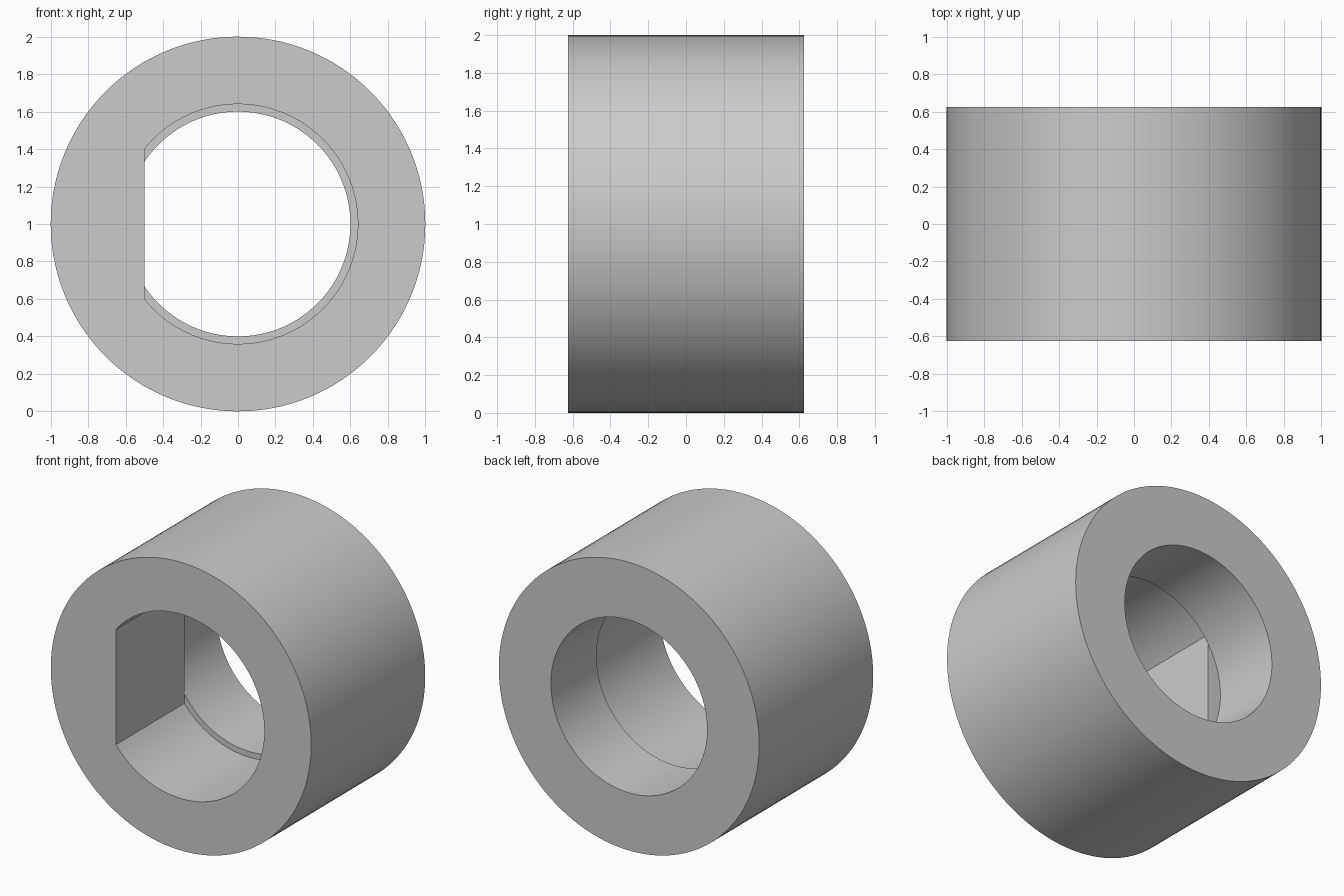
import bpy, bmesh
from math import acos, cos, sin, tan, pi, radians

cube = bpy.data.objects.get("Cube")
if cube:
    bpy.data.objects.remove(cube)

OUTER, FRONT_BORE, BACK_BORE = 1.0, 0.64, 0.6
FLAT_X, FRONT_Y, STEP_Y, BACK_Y = -0.5, -0.625, 0.125, 0.625
ARC, CHORD = 96, 24          # segments beside and across the flat


def angles(radius):
    """Full turn of angles with points exactly where the circle meets the flat."""
    a = acos(FLAT_X / radius)
    arc = [-a + 2 * a * i / ARC for i in range(ARC)]
    return arc + [a + 2 * (pi - a) * i / CHORD for i in range(CHORD)]


bm = bmesh.new()


def circle(radius, y, spacing):
    return [bm.verts.new((radius * cos(t), y, 1 + radius * sin(t)))
            for t in angles(spacing)]


def bridge(first, second, count=ARC + CHORD):
    for i in range(count):
        j = (i + 1) % len(first)
        bm.faces.new((first[i], first[j], second[j], second[i]))


# Outer wall, back annulus and round back bore
outer_front = circle(OUTER, FRONT_Y, FRONT_BORE)
outer_back = circle(OUTER, BACK_Y, FRONT_BORE)
bore_back = circle(BACK_BORE, BACK_Y, BACK_BORE)
bore_step = circle(BACK_BORE, STEP_Y, BACK_BORE)
bridge(outer_front, outer_back)
bridge(outer_back, bore_back)
bridge(bore_back, bore_step)

# Front face around the D-shaped opening
d_front = circle(FRONT_BORE, FRONT_Y, FRONT_BORE)
for v, t in zip(d_front[ARC:], angles(FRONT_BORE)[ARC:]):
    v.co.x, v.co.z = FLAT_X, 1 + FLAT_X * tan(t)
bridge(outer_front, d_front)

# Curved wall of the D-shaped bore, and the crescent ledge behind it
d_step = [bm.verts.new((v.co.x, STEP_Y, v.co.z)) for v in d_front[:ARC + 1]]
d_step.append(bm.verts.new((FLAT_X, STEP_Y, d_front[0].co.z)))
bm.verts.remove(d_step.pop())
bridge(d_front, d_step, ARC)
bridge(d_step, bore_step, ARC)

# Flat wall of the D, and the back end of the flat
bm.faces.new(d_front[ARC:] + [d_front[0], d_step[0], bore_step[0],
                              bore_step[ARC], d_step[ARC]])
bm.faces.new(bore_step[ARC:] + [bore_step[0]])

bmesh.ops.recalc_face_normals(bm, faces=bm.faces)
mesh = bpy.data.meshes.new("collar")
bm.to_mesh(mesh)
bm.free()

collar = bpy.data.objects.new("collar", mesh)
bpy.context.collection.objects.link(collar)

# Plain grey finish
grey = bpy.data.materials.new("grey")
grey.use_nodes = True
colour = (0.6, 0.6, 0.6, 1)
grey.diffuse_color = colour
grey.node_tree.nodes["Principled BSDF"].inputs["Base Color"].default_value = colour
mesh.materials.append(grey)

bpy.ops.object.select_all(action="DESELECT")
collar.select_set(True)
bpy.context.view_layer.objects.active = collar
bpy.ops.object.shade_smooth_by_angle(angle=radians(30))
